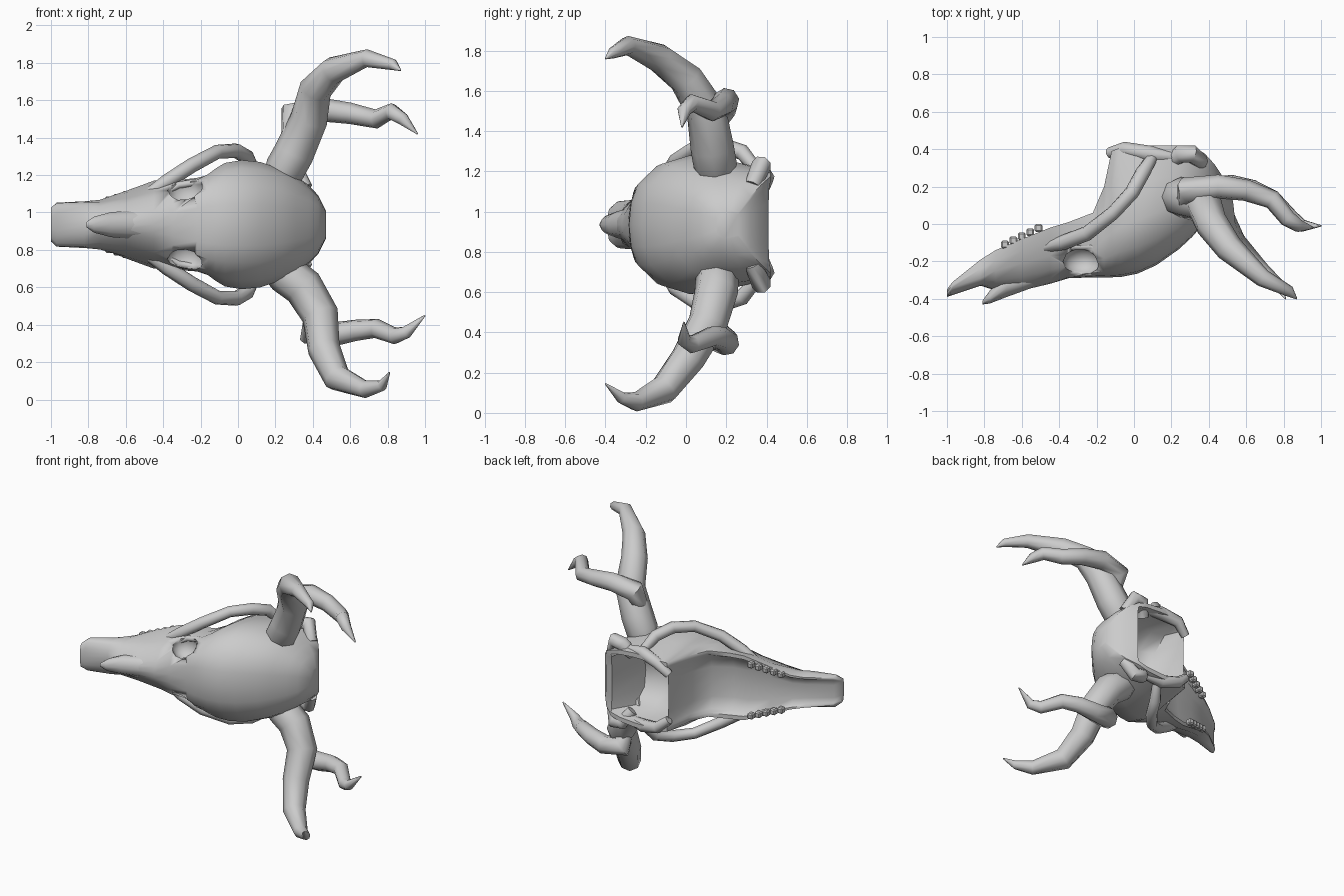
import bpy, bmesh, math
from mathutils import Vector

MID = 0.935  # height of the skull's plane of symmetry

old = bpy.data.objects.get("Cube")
if old:
    bpy.data.objects.remove(old, do_unlink=True)

bone = bpy.data.materials.new("bone_grey")
bone.use_nodes = True
bone.diffuse_color = (0.6, 0.6, 0.6, 1)
bone.node_tree.nodes["Principled BSDF"].inputs["Base Color"].default_value = (0.6, 0.6, 0.6, 1)


def smooth(obj, angle):
    bpy.ops.object.select_all(action="DESELECT")
    obj.select_set(True)
    bpy.context.view_layer.objects.active = obj
    bpy.ops.object.shade_smooth_by_angle(angle=math.radians(angle))


def finish(name, bm, angle=50):
    """Turn a bmesh into a finished bone-coloured object."""
    bmesh.ops.recalc_face_normals(bm, faces=bm.faces)
    mesh = bpy.data.meshes.new(name)
    bm.to_mesh(mesh)
    bm.free()
    obj = bpy.data.objects.new(name, mesh)
    bpy.context.collection.objects.link(obj)
    mesh.materials.append(bone)
    smooth(obj, angle)
    return obj


def loft(name, rings, angle=50):
    """Skin a row of closed rings and cap both ends."""
    bm = bmesh.new()
    loops = [[bm.verts.new(p) for p in ring] for ring in rings]
    count = len(loops[0])
    for a, b in zip(loops, loops[1:]):
        for i in range(count):
            j = (i + 1) % count
            bm.faces.new((a[i], a[j], b[j], b[i]))
    bm.faces.new(loops[0])
    bm.faces.new(loops[-1])
    return finish(name, bm, angle)


def tube(name, path, radii, flip=False):
    """Tapered round branch through the given points."""
    curve = bpy.data.curves.new(name, "CURVE")
    curve.dimensions = "3D"
    curve.bevel_depth = 1
    curve.bevel_resolution = 2
    curve.use_fill_caps = True
    spline = curve.splines.new("POLY")
    spline.points.add(len(path) - 1)
    for point, (x, y, z), radius in zip(spline.points, path, radii):
        point.co = (x, y, 2 * MID - z if flip else z, 1)
        point.radius = radius
    obj = bpy.data.objects.new(name, curve)
    bpy.context.collection.objects.link(obj)
    bpy.ops.object.select_all(action="DESELECT")
    obj.select_set(True)
    bpy.context.view_layer.objects.active = obj
    bpy.ops.object.convert(target="MESH")
    obj = bpy.context.object
    obj.data.materials.clear()
    obj.data.materials.append(bone)
    smooth(obj, 60)
    return obj


def section(x, top, crown, side, width, base, rim, roof):
    """Skull cross-section: domed crown, flaring cheeks, hollow underside."""
    rise = side - top
    half = [
        (crown * 0.55, top + rise * 0.04),
        (crown, top + rise * 0.16),
        (crown + (width - crown) * 0.7, top + rise * 0.5),
        (width, side),
        ((width + rim) / 2 + 0.01, (side + base) / 2),
        (rim, base),
        (rim * 0.88, base),
        (rim * 0.8, base + (roof - base) * 0.6),
        (rim * 0.45, base + (roof - base) * 0.95),
    ]
    ring = [(0, top)] + half + [(0, roof)] + [(-w, y) for w, y in reversed(half)]
    return [(x, y, MID + w) for w, y in ring]


# Skull: x, crown y, crown half width, side y, half width, rim y, rim half width, roof y
muzzle = [
    (-1, -.39, .04, -.38, .08, -.35, .08, -.36),
    (-.97, -.38, .06, -.34, .115, -.31, .1, -.32),
    (-.82, -.33, .06, -.29, .12, -.19, .11, -.22),
    (-.74, -.355, .04, -.25, .12, -.14, .125, -.17),
    (-.6, -.355, .05, -.21, .14, -.08, .18, -.12),
    (-.45, -.32, .075, -.17, .18, -.02, .235, -.08),
    (-.35, -.29, .11, -.16, .21, .01, .24, -.06),
    (-.22, -.285, .16, -.14, .24, .06, .24, .01),
]
cranium = [
    (-.16, -.285, .185, -.08, .27, .2, .24, .15),
    (-.12, -.285, .19, -.05, .3, .39, .25, .375),
    (-.07, -.283, .2, -.01, .33, .41, .26, .12),
    (.02, -.265, .2, .02, .345, .42, .27, .06),
    (.12, -.22, .2, .06, .335, .42, .27, .06),
    (.24, -.135, .18, .1, .295, .42, .26, .12),
    (.31, -.07, .155, .13, .26, .42, .24, .41),
    (.38, .01, .13, .16, .2, .375, .2, .37),
    (.43, .07, .1, .18, .15, .32, .14, .32),
    (.47, .15, .05, .19, .07, .26, .06, .26),
]
skull = loft("skull", [section(*row) for row in muzzle + cranium])

# Eye sockets carved into both sides of the skull
for sign in (-1, 1):
    bm = bmesh.new()
    bmesh.ops.create_uvsphere(bm, u_segments=12, v_segments=8, radius=1)
    for v in bm.verts:
        v.co = Vector((-.28 + v.co.x * .1, -.2 + v.co.y * .08, MID + sign * (.18 + v.co.z * .09)))
    cutter = finish("socket_cutter", bm)
    cutter.hide_render = True
    cutter.hide_set(True)
    cut = skull.modifiers.new("eye_socket", "BOOLEAN")
    cut.object = cutter
    cut.solver = "EXACT"

# Nasal bone overhanging the front of the muzzle
nasal = [(-.81, -.43, .015, .02), (-.77, -.425, .045, .07), (-.68, -.39, .07, .14), (-.5, -.325, .085, .12)]
loft("nasal_bone", [
    [(x, y + deep * (1 - math.cos(a)) / 2, MID + wide * math.sin(a))
     for a in (i * math.tau / 10 for i in range(10))]
    for x, y, wide, deep in nasal])

# Parts repeated on both sides of the skull
arch = [(-.5, -.13, 1.09), (-.38, -.1, 1.165), (-.25, -.05, 1.25), (-.11, .06, 1.325),
        (-.01, .17, 1.33), (.05, .28, 1.295), (.1, .36, 1.2)]
brow = [(-.38, -.15, 1.11), (-.32, -.12, 1.145), (-.23, -.12, 1.16), (-.16, -.16, 1.15)]
ridge = [(-.13, .38, 1.1), (-.05, .4, 1.17), (.08, .375, 1.2), (.2, .36, 1.19)]
knob = [(.2, .33, 1.14), (.25, .375, 1.22), (.31, .375, 1.23), (.36, .33, 1.13)]
for side, flip in (("left", False), ("right", True)):
    tube(side + "_cheek_arch", arch, (.025, .04, .04, .038, .04, .04, .03), flip)
    tube(side + "_brow", brow, (.012, .02, .02, .012), flip)
    tube(side + "_jaw_ridge", ridge, (.03, .04, .045, .03), flip)
    tube(side + "_skull_knob", knob, (.04, .05, .05, .04), flip)
    # Cheek teeth along the rim of the muzzle
    for i in range(5):
        bm = bmesh.new()
        bmesh.ops.create_cube(bm, size=.042)
        bmesh.ops.bevel(bm, geom=bm.edges[:], offset=.008, segments=1, affect="EDGES")
        offset = .13 + i * .014
        spot = Vector((-.69 + i * .045, -.11 + i * .022, MID + (-offset if flip else offset)))
        bmesh.ops.translate(bm, verts=bm.verts, vec=spot)
        finish(side + "_tooth", bm, 30)

# Antlers: a long sweeping beam and a shorter prong on each side
beam = (.09, .108, .108, .1, .088, .075, .048, .03, .004)
prong = (.05, .075, .065, .058, .052, .045, .035, .004)
tube("upper_antler_beam", [
    (.22, .145, 1.18), (.25, .145, 1.23), (.3, .13, 1.32), (.38, .1, 1.5), (.415, 0, 1.66),
    (.51, -.13, 1.76), (.69, -.29, 1.825), (.83, -.36, 1.79), (.87, -.4, 1.76)], beam)
tube("lower_antler_beam", [
    (.2, .155, .71), (.25, .155, .675), (.35, .15, .6), (.44, .11, .45), (.46, .01, .27),
    (.53, -.11, .115), (.68, -.25, .055), (.77, -.32, .075), (.81, -.4, .145)], beam)
tube("upper_antler_prong", [
    (.28, .12, 1.4), (.29, .18, 1.52), (.45, .2, 1.55), (.6, .18, 1.53),
    (.74, .13, 1.5), (.82, .03, 1.54), (.88, -.01, 1.5), (.96, -.02, 1.42)], prong)
tube("lower_antler_prong", [
    (.4, .12, .44), (.39, .18, .36), (.52, .2, .35), (.63, .18, .37),
    (.74, .13, .38), (.84, .03, .34), (.9, -.01, .36), (1, -.01, .45)], prong)
